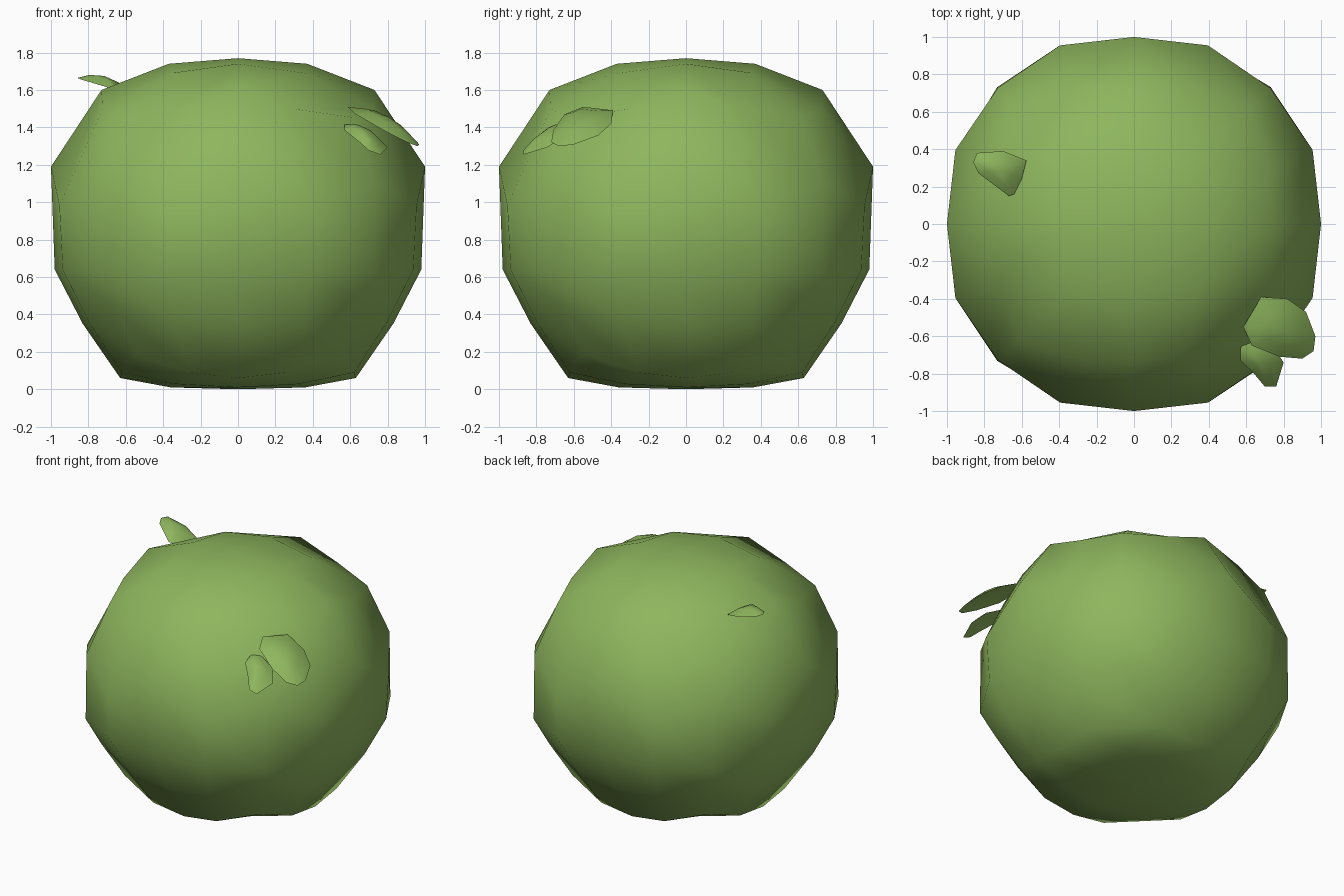
import bpy, bmesh, math
from mathutils import Vector

if "Cube" in bpy.data.objects:
    bpy.data.objects.remove(bpy.data.objects["Cube"])

green = bpy.data.materials.new("leaf_green")
green.diffuse_color = (0.27, 0.465, 0.11, 1)
green.use_nodes = True
green.node_tree.nodes["Principled BSDF"].inputs["Base Color"].default_value = green.diffuse_color


def finish(bm, name):
    bmesh.ops.recalc_face_normals(bm, faces=bm.faces)
    for f in bm.faces:
        f.smooth = True
    me = bpy.data.meshes.new(name)
    bm.to_mesh(me)
    bm.free()
    me.materials.append(green)
    ob = bpy.data.objects.new(name, me)
    bpy.context.collection.objects.link(ob)
    return ob


# Bush body: gridded cube rounded onto a squat profile (radius, height),
# one profile point per 22.5 degrees from top to bottom
PROFILE = [(0, 1.77), (.37, 1.74), (.73, 1.6), (1.0, 1.19), (.98, .64),
           (.83, .35), (.63, .06), (.36, .01), (0, 0)]

# Lumps: (cube grid position) -> (radius factor, height offset)
LUMPS = {(.5, 1, 1): (1, -.06), (.5, 1, .5): (1, -.17), (1, 1, .5): (1, .06),
         (1, 1, 1): (1, .03), (1, 1, 0): (1.02, -.02),
         (1, 1, -.5): (1.03, 0), (1, 1, -1): (1.04, 0)}


def on_profile(d):
    t = math.degrees(math.acos(max(-1, min(1, d.z)))) / 22.5
    i = min(7, int(t))
    f = t - i
    r, z = (PROFILE[i][k] * (1 - f) + PROFILE[i + 1][k] * f for k in (0, 1))
    az = math.atan2(d.y, d.x)
    # the sides are slightly squarer than a circle
    off = abs((az + math.pi / 4) % (math.pi / 2) - math.pi / 4)
    if 2 < t < 6:
        r *= 1 + .035 * min(1, off / math.radians(22))
    return Vector((r * math.cos(az), r * math.sin(az), z))


bm = bmesh.new()
bmesh.ops.create_cube(bm, size=2)
bmesh.ops.subdivide_edges(bm, edges=bm.edges[:], cuts=3, use_grid_fill=True)
for v in bm.verts:
    x, y, z = (round(c * 2) / 2 for c in v.co)
    grow, lift = LUMPS.get((min(abs(x), abs(y)), max(abs(x), abs(y)), z), (1, 0))
    d = Vector([math.tan(c * math.pi / 4) for c in (x, y, z)]).normalized()
    p = on_profile(d)
    v.co = (p.x * grow, p.y * grow, p.z + lift)
finish(bm, "bush_body")


# Loose leaves: thin cupped shells over a top-view outline, tilted by slopes
def leaf(name, outline, height, slope_x, slope_y, bulge):
    n = len(outline)
    cx = sum(p[0] for p in outline) / n
    cy = sum(p[1] for p in outline) / n
    bm = bmesh.new()

    def vert(p, s, lift):
        dx, dy = (p[0] - cx) * s, (p[1] - cy) * s
        return bm.verts.new((cx + dx, cy + dy,
                             height + slope_x * dx + slope_y * dy + lift))

    rim = [vert(p, 1, -bulge * .7) for p in outline]
    for mid_lift, top_lift in ((.45 * bulge, bulge), (-.5 * bulge, -.25 * bulge)):
        ring = [vert(p, .55, mid_lift) for p in outline]
        tip = vert((cx, cy), 0, top_lift)
        for i in range(n):
            j = (i + 1) % n
            bm.faces.new((rim[i], rim[j], ring[j], ring[i]))
            bm.faces.new((ring[i], ring[j], tip))
    # crisp rim between upper and lower skins
    for i in range(n):
        bm.edges.get((rim[i], rim[(i + 1) % n])).smooth = False
    finish(bm, name)


leaf("left_leaf",
     [(-.86, .33), (-.84, .38), (-.7, .39), (-.575, .34), (-.6, .24),
      (-.64, .16), (-.67, .15), (-.83, .27)], 1.645, -.26, .05, .03)
leaf("right_large_leaf",
     [(.68, -.39), (.82, -.4), (.92, -.47), (.97, -.6), (.96, -.68),
      (.9, -.72), (.78, -.71), (.63, -.65), (.585, -.55)], 1.42, -.5, .18, .035)
leaf("right_small_leaf",
     [(.62, -.62), (.57, -.66), (.57, -.73), (.65, -.81), (.7, -.87),
      (.76, -.87), (.8, -.74), (.74, -.65)], 1.36, -.38, .42, .03)
